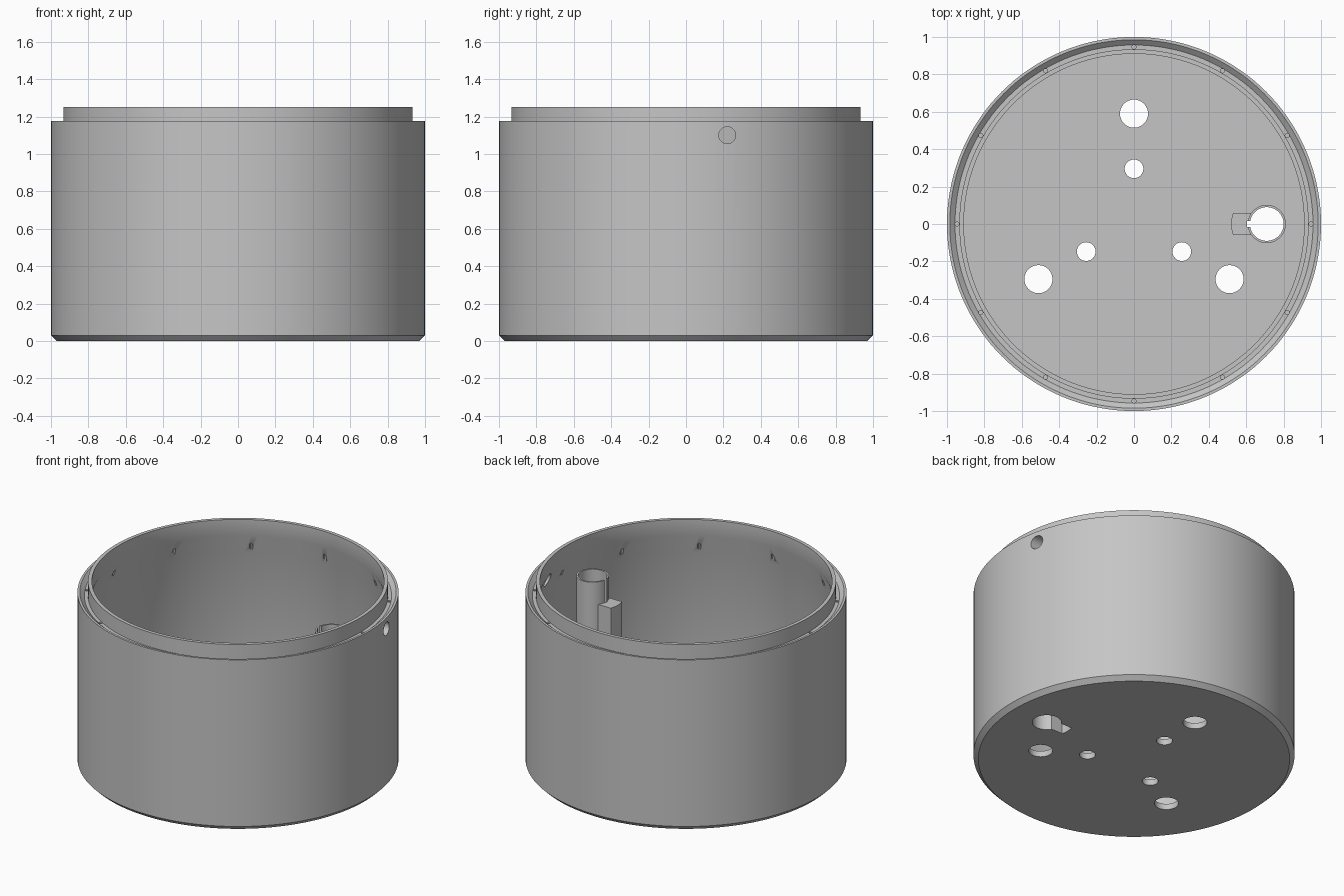
import bpy, bmesh
from math import sin, cos, pi, radians, asin
from mathutils import Matrix, Vector

if "Cube" in bpy.data.objects:
    bpy.data.objects.remove(bpy.data.objects["Cube"], do_unlink=True)

GREY = (0.56, 0.56, 0.56, 1.0)
plastic = bpy.data.materials.new("grey plastic")
plastic.use_nodes = True
plastic.diffuse_color = GREY
for node in plastic.node_tree.nodes:
    if node.type == "BSDF_PRINCIPLED":
        node.inputs["Base Color"].default_value = GREY


def make_object(name, bm):
    bmesh.ops.recalc_face_normals(bm, faces=bm.faces[:])
    mesh = bpy.data.meshes.new(name)
    bm.to_mesh(mesh)
    bm.free()
    mesh.materials.append(plastic)
    obj = bpy.data.objects.new(name, mesh)
    bpy.context.collection.objects.link(obj)
    return obj


def lathe(name, profile, segs=144):
    """Revolve an (r, z) profile, closing it at both ends with a disc."""
    bm = bmesh.new()
    rings = [[bm.verts.new((r * cos(2 * pi * i / segs), r * sin(2 * pi * i / segs), z))
              for i in range(segs)] for r, z in profile]
    for low, high in zip(rings, rings[1:]):
        for i in range(segs):
            j = (i + 1) % segs
            bm.faces.new((low[i], low[j], high[j], high[i]))
    bm.faces.new(rings[0])
    bm.faces.new(rings[-1])
    return make_object(name, bm)


def add_rod(bm, x, y, z0, z1, r, segs):
    place = Matrix.Translation((x, y, (z0 + z1) / 2))
    bmesh.ops.create_cone(bm, cap_ends=True, segments=segs, radius1=r, radius2=r,
                          depth=z1 - z0, matrix=place)


def rod(name, x, y, z0, z1, r, segs=64):
    bm = bmesh.new()
    add_rod(bm, x, y, z0, z1, r, segs)
    return make_object(name, bm)


def arc_block(name, radius, half_width, inner_x, z0, z1):
    """Block beside the post, its outer end curved about the post axis."""
    bm = bmesh.new()
    spread = asin(half_width / radius)
    outline = [(inner_x, half_width)]
    for i in range(9):
        a = pi - spread + 2 * spread * i / 8
        outline.append((POST_X + radius * cos(a), radius * sin(a)))
    outline.append((inner_x, -half_width))
    face = bm.faces.new([bm.verts.new((x, y, z0)) for x, y in outline])
    top = bmesh.ops.extrude_face_region(bm, geom=[face])["geom"]
    bmesh.ops.translate(bm, vec=Vector((0, 0, z1 - z0)),
                        verts=[v for v in top if isinstance(v, bmesh.types.BMVert)])
    return make_object(name, bm)


def cut(obj, *cutters):
    for cutter in cutters:
        mod = obj.modifiers.new("cut", "BOOLEAN")
        mod.operation = "DIFFERENCE"
        mod.solver = "EXACT"
        mod.object = cutter
    bpy.context.view_layer.update()
    graph = bpy.context.evaluated_depsgraph_get()
    mesh = bpy.data.meshes.new_from_object(obj.evaluated_get(graph))
    obj.modifiers.clear()
    obj.data = mesh


POST_X = 0.71

# Cup: chamfered base, gutter around the raised lip, flared inside wall
housing = lathe("housing", [
    (0.97, 0), (1, 0.03), (1, 1.175), (0.985, 1.175), (0.957, 1.15), (0.934, 1.15),
    (0.934, 1.25), (0.91, 1.25), (0.91, 1.14), (0.965, 1.0), (0.965, 0.04)])

# Hollow post and the closed channel beside it
post = rod("post", POST_X, 0, 0.02, 1.10, 0.102)
channel = arc_block("channel", 0.19, 0.06, 0.65, 0.02, 0.945)

# Cutters: base holes in three directions, gutter drains, side port
bm = bmesh.new()
for k in range(3):
    a = radians(90 + 120 * k)
    for dist, r in ((0.59, 0.075), (0.295, 0.05)):
        add_rod(bm, dist * cos(a), dist * sin(a), -0.1, 0.2, r, 48)
for k in range(12):
    a = radians(30 * k)
    add_rod(bm, 0.946 * cos(a), 0.946 * sin(a), 1.0, 1.2, 0.011, 12)
hole_cutter = make_object("hole_cutter", bm)

bm = bmesh.new()
bmesh.ops.create_cone(bm, cap_ends=True, segments=40, radius1=0.045, radius2=0.045, depth=0.4,
                      matrix=Matrix.Translation((1, 0.22, 1.10)) @ Matrix.Rotation(pi / 2, 4, "Y"))
port_cutter = make_object("port_cutter", bm)
bore_cutter = rod("bore_cutter", POST_X, 0, -0.1, 1.3, 0.09)
cavity_cutter = arc_block("cavity_cutter", 0.17, 0.045, 0.67, -0.1, 0.925)
slit_cutter = arc_block("slit_cutter", 0.106, 0.017, 0.68, 0.5, 1.3)

cut(housing, hole_cutter, port_cutter, bore_cutter, cavity_cutter)
cut(post, bore_cutter, cavity_cutter, slit_cutter)
cut(channel, bore_cutter, cavity_cutter, slit_cutter)

for cutter in (hole_cutter, port_cutter, bore_cutter, cavity_cutter, slit_cutter):
    bpy.data.objects.remove(cutter, do_unlink=True)

# Smooth the round walls, keep the rims crisp
bpy.ops.object.select_all(action="DESELECT")
for obj in (housing, post, channel):
    obj.select_set(True)
bpy.context.view_layer.objects.active = housing
bpy.ops.object.shade_smooth_by_angle(angle=radians(30))
